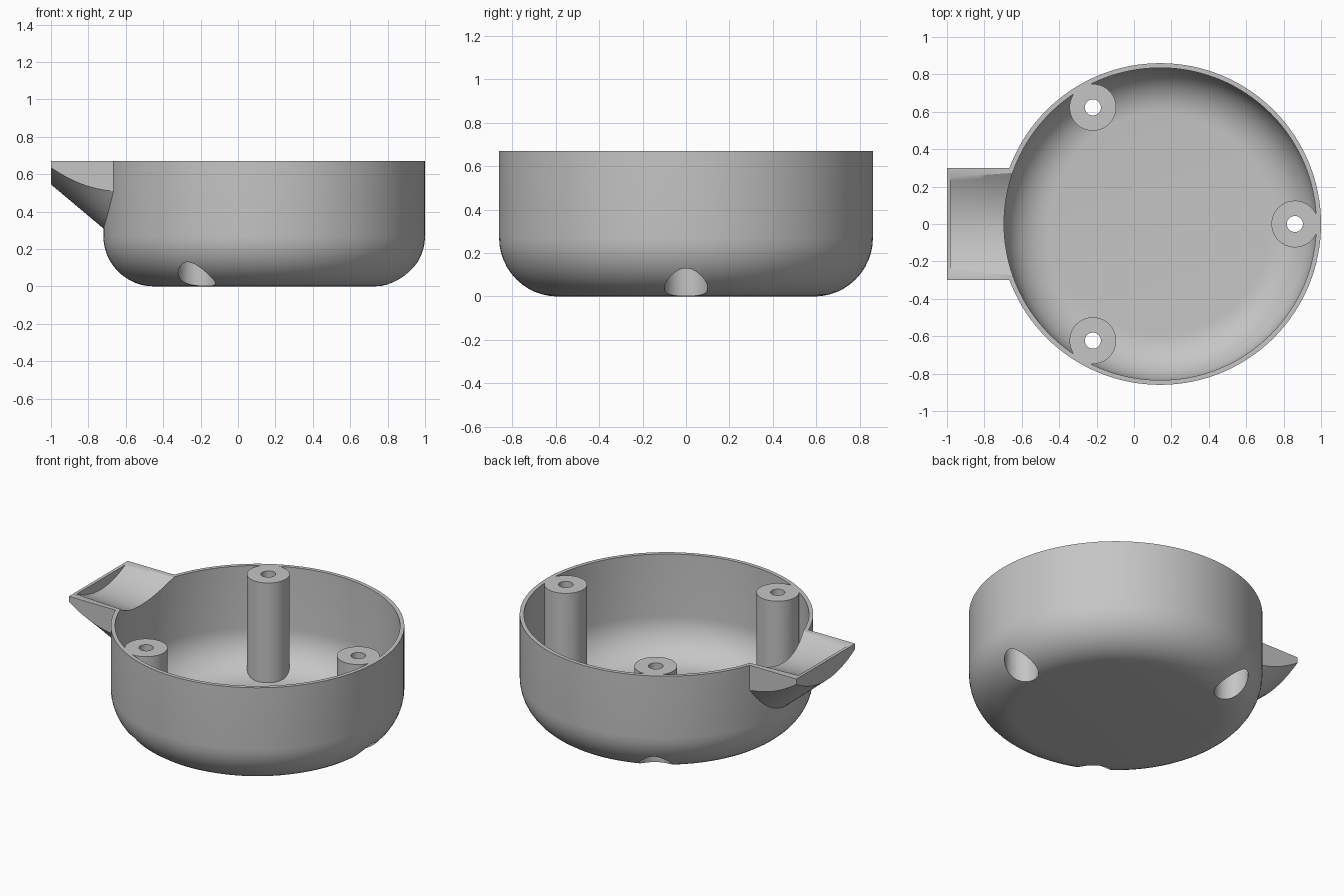
import bpy, bmesh, math

cube = bpy.data.objects.get("Cube")
if cube:
    bpy.data.objects.remove(cube, do_unlink=True)

CX, R, WALL, TOP, FILLET = 0.14, 0.86, 0.025, 0.67, 0.27
POST_RING, TALL = 0.72, 0.9

grey = bpy.data.materials.new("grey plastic")
grey.use_nodes = True
grey.diffuse_color = (0.56, 0.56, 0.56, 1)
grey.node_tree.nodes["Principled BSDF"].inputs["Base Color"].default_value = grey.diffuse_color


def finish(bm, name):
    bmesh.ops.recalc_face_normals(bm, faces=bm.faces)
    mesh = bpy.data.meshes.new(name)
    bm.to_mesh(mesh)
    bm.free()
    mesh.materials.append(grey)
    obj = bpy.data.objects.new(name, mesh)
    bpy.context.collection.objects.link(obj)
    return obj


def skin(rings, name):
    """Closed solid through a list of equal rings, capped at both ends."""
    bm = bmesh.new()
    loops = [[bm.verts.new(p) for p in ring] for ring in rings]
    n = len(loops[0])
    for a, b in zip(loops, loops[1:]):
        for i in range(n):
            j = (i + 1) % n
            bm.faces.new((a[i], a[j], b[j], b[i]))
    bm.faces.new(loops[0])
    bm.faces.new(loops[-1])
    return finish(bm, name)


def circle(x, y, r, z, n, phase=0.0):
    return [(x + r * math.cos(2 * math.pi * (i + phase) / n),
             y + r * math.sin(2 * math.pi * (i + phase) / n), z) for i in range(n)]


def bowl(offset, name):
    """Round-bottomed solid, shrunk inwards by the offset."""
    f = FILLET - offset
    rings = []
    for k in range(13):
        a = math.pi / 2 * k / 12
        rings.append(circle(CX, 0, R - FILLET + f * math.sin(a),
                            FILLET - f * math.cos(a), 128))
    rings.append(circle(CX, 0, R - offset, TALL + offset, 128))
    return skin(rings, name)


def turned(x, y, profile, name, n=48):
    """Upright turned solid from (radius, z) steps."""
    return skin([circle(x, y, r, z, n, 0.37) for r, z in profile], name)


def trough(x0, x1, half_width, bottom, top, name, steps=12, across=24):
    """Solid along x with a curved underside given by bottom(x, v), v in -1..1."""
    rings = []
    for i in range(steps + 1):
        x = x0 + (x1 - x0) * i / steps
        w = half_width(x)
        vs = [2 * k / across - 1 for k in range(across + 1)]
        rings.append([(x, w * v, bottom(x, v)) for v in vs] + [(x, w, top), (x, -w, top)])
    return skin(rings, name)


def boolean(target, tool, operation):
    mod = target.modifiers.new("cut", "BOOLEAN")
    mod.operation, mod.object, mod.solver = operation, tool, "EXACT"
    bpy.ops.object.select_all(action="DESELECT")
    bpy.context.view_layer.objects.active = target
    target.select_set(True)
    bpy.ops.object.modifier_apply(modifier=mod.name)
    bpy.data.objects.remove(tool, do_unlink=True)


# Spout: straight sloping keel, sides rising in a curve
def keel(x, v):
    t = x + 1
    return 0.545 - 0.84 * t + (0.09 + 0.154 * t + 0.93 * t * t) * v * v


body = bowl(0, "bowl")
spout = trough(-1, -0.56, lambda x: 0.3, keel, TALL - 0.05, "spout")
boolean(body, spout, "UNION")

# Screw holes with wide bores from below, drilled while the body is solid
posts = [(CX + POST_RING * math.cos(a), POST_RING * math.sin(a))
         for a in (0, 2 * math.pi / 3, -2 * math.pi / 3)]
for x, y in posts:
    drill = turned(x, y, [(0.1, -0.2), (0.1, 0.4), (0.043, 0.4), (0.043, 1.2)], "drill")
    boolean(body, drill, "DIFFERENCE")

# Screw posts are left standing in the cavity
cavity = bowl(WALL, "cavity")
for x, y in posts:
    boolean(cavity, turned(x, y, [(0.125, -0.2), (0.125, 1.2)], "post"), "DIFFERENCE")
boolean(body, cavity, "DIFFERENCE")


# Shallow channel from the bowl to the closed spout tip
def channel_half(x):
    return 0.25 + 0.07 * (x + 0.98)


def channel_floor(x, v):
    depth = 0.065 + 0.09 * (x + 0.98)
    return TOP - depth * (1 - v * v)


boolean(body, trough(-0.98, -0.5, channel_half, channel_floor, 1.1, "channel"), "DIFFERENCE")

# Level rim
boolean(body, turned(0, 0, [(2, TOP), (2, 1.5)], "rim_cut", 16), "DIFFERENCE")

body.name = "bowl_with_spout_and_posts"
bpy.ops.object.select_all(action="DESELECT")
body.select_set(True)
bpy.context.view_layer.objects.active = body
bpy.ops.object.shade_smooth_by_angle(angle=math.radians(30))
